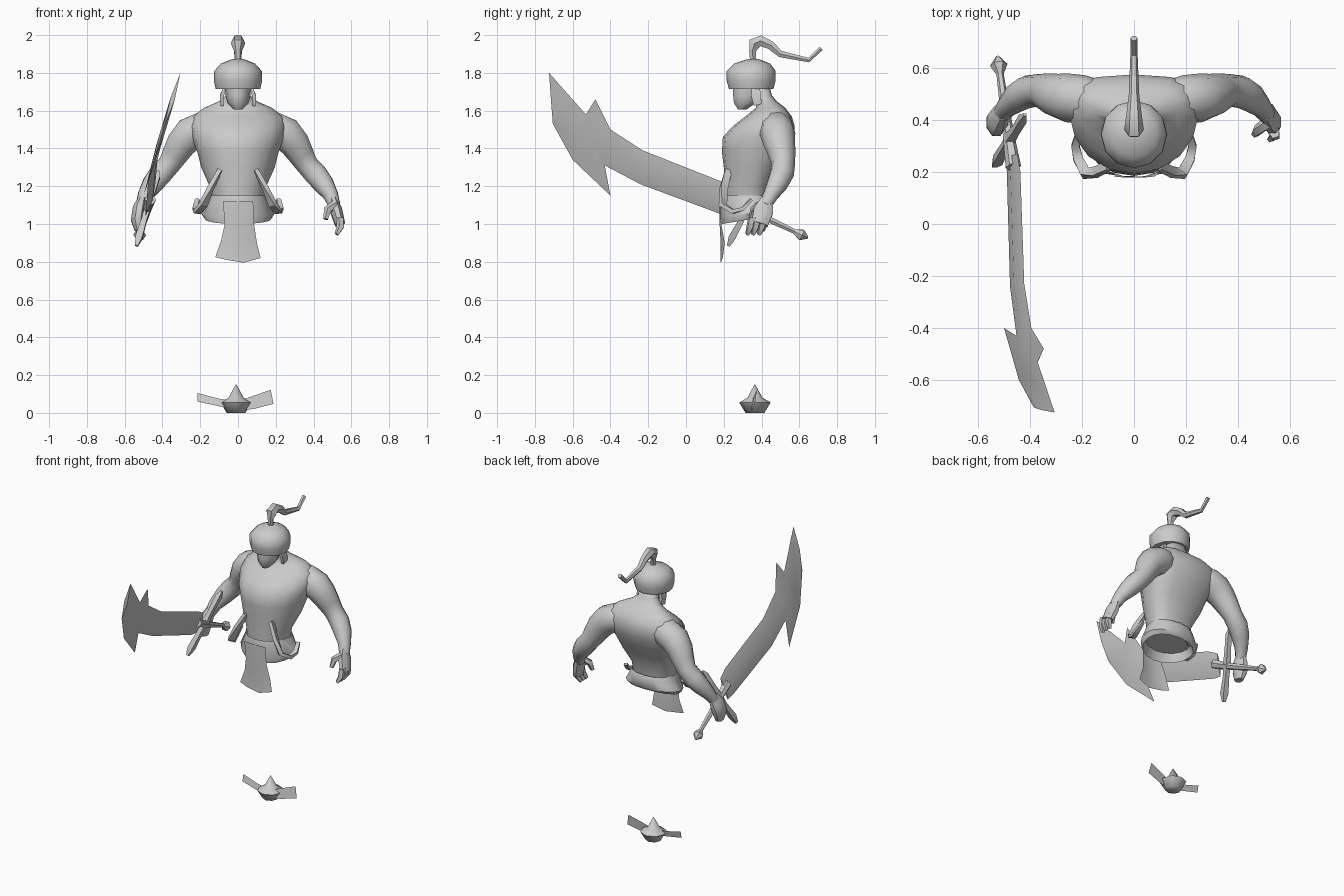
import bpy, bmesh, math
from mathutils import Vector

grey = bpy.data.materials.new("grey clay")
grey.diffuse_color = (0.6, 0.6, 0.6, 1)


def build(name, verts, faces, angle=50):
    me = bpy.data.meshes.new(name)
    me.from_pydata([tuple(v) for v in verts], [], faces)
    bm = bmesh.new()
    bm.from_mesh(me)
    bmesh.ops.recalc_face_normals(bm, faces=bm.faces)
    bm.to_mesh(me)
    bm.free()
    me.materials.append(grey)
    me.shade_smooth()
    me.set_sharp_from_angle(angle=math.radians(angle))
    ob = bpy.data.objects.new(name, me)
    bpy.context.collection.objects.link(ob)
    return ob


def loft(name, rings, caps=(True, True), angle=50):
    n = len(rings[0])
    verts = [p for r in rings for p in r]
    faces = [(k*n+i, k*n+(i+1) % n, (k+1)*n+(i+1) % n, (k+1)*n+i)
             for k in range(len(rings)-1) for i in range(n)]
    if caps[0]:
        faces.append(tuple(range(n)))
    if caps[1]:
        faces.append(tuple(range((len(rings)-1)*n, len(rings)*n)))
    return build(name, verts, faces, angle)


def tube(name, path, n=8, ref=(0, 1, 0), flat=1.0, sx=1, angle=50):
    """Sweep along (x, y, z, radius) points; flat scales the depth."""
    pts = [Vector((sx*p[0], p[1], p[2])) for p in path]
    rings = []
    for i, p in enumerate(pts):
        t = (pts[min(i+1, len(pts)-1)] - pts[max(i-1, 0)]).normalized()
        u = t.cross(Vector(ref)).normalized()
        v = t.cross(u)
        r = path[i][3]
        rings.append([p + u*r*math.cos(a) + v*r*flat*math.sin(a)
                      for a in (2*math.pi*(k+.5)/n for k in range(n))])
    return loft(name, rings, angle=angle)


def body_ring(z, rx, yf, yb, n=16, back=0.6, tilt=0):
    """Cross-section with a rounded front and a flatter back."""
    cy = yf + 0.6*(yb-yf)
    out = []
    for k in range(n):
        a = 2*math.pi*k/n
        c, s = math.cos(a), math.sin(a)
        x = rx*math.copysign(abs(c)**(back if s > 0 else 0.95), c)
        y = cy + ((yb-cy)*s if s > 0 else (cy-yf)*s)
        out.append((x, y, z + tilt*(1+s)/2))
    return out


# Torso, from waist to neck
loft("torso", [body_ring(*r) for r in [
    (1.10, .135, .205, .43), (1.20, .15, .20, .44), (1.30, .195, .20, .49),
    (1.38, .215, .19, .535), (1.46, .245, .195, .57), (1.52, .255, .25, .575),
    (1.57, .24, .315, .56), (1.615, .18, .37, .525), (1.65, .10, .375, .48),
    (1.68, .065, .34, .455), (1.74, .06, .32, .44)]], angle=80)

# Sash around the hips, lower at the front
loft("sash", [body_ring(*r[:4], back=.9, tilt=r[4]) for r in [
    (1.07, .13, .21, .42, 0), (1.15, .15, .19, .45, 0), (1.13, .155, .185, .46, 0),
    (1.04, .195, .185, .46, .03), (1.00, .175, .19, .44, .05), (1.06, .15, .21, .42, .02)]],
    caps=(False, True))

# Head: face, headwrap
loft("face", [body_ring(*r, n=10, back=.9) for r in [
    (1.605, .022, .275, .32), (1.64, .055, .25, .37), (1.68, .066, .245, .40),
    (1.74, .07, .245, .42)]])
loft("headwrap", [[(rx*math.cos(a), y + ry*math.sin(a), z)
                   for a in (2*math.pi*k/12 for k in range(12))]
                  for z, rx, ry, y in [
    (1.715, .085, .09, .345), (1.715, .118, .118, .345), (1.76, .128, .13, .345),
    (1.81, .126, .13, .345), (1.85, .09, .095, .35), (1.873, .03, .03, .355)]], angle=60)

# Topknot and its tail
tube("topknot_tail", [
    (0, .355, 1.86, .018), (0, .352, 1.915, .02), (0, .362, 1.955, .038),
    (0, .395, 1.97, .033), (0, .45, 1.945, .026), (0, .50, 1.90, .02),
    (0, .65, 1.868, .014), (0, .715, 1.93, .014)], n=6, ref=(1, 0, 0))

for sx, side in ((1, "right"), (-1, "left")):
    # Arm, shoulder to wrist
    tube(side + "_arm", [
        (.10, .48, 1.52, .065), (.19, .48, 1.505, .092), (.255, .485, 1.475, .094),
        (.30, .495, 1.425, .084), (.335, .508, 1.365, .072), (.365, .515, 1.315, .062),
        (.41, .508, 1.265, .064), (.45, .485, 1.215, .058), (.49, .45, 1.155, .042),
        (.51, .42, 1.10, .033)], n=10, sx=sx, angle=80)
    # Ear flap and looped strap of the sash
    tube(side + "_ear_flap", [(.07, .37, 1.72, .03), (.085, .37, 1.68, .036),
                              (.085, .38, 1.63, .03)], n=4, ref=(1, 0, 0), flat=.4, sx=sx)
    tube(side + "_strap", [
        (.095, .225, 1.285, .026), (.145, .20, 1.19, .028), (.185, .195, 1.10, .03),
        (.215, .25, 1.065, .026), (.225, .30, 1.08, .022), (.215, .345, 1.13, .016)],
        n=4, ref=(0, .3, 1), flat=.6, sx=sx)

# Open hand
tube("open_palm", [(.505, .43, 1.13, .036), (.52, .41, 1.07, .057),
                   (.54, .39, 1.0, .048)], n=8, ref=(1, 0, 0), flat=.6)
for i, dy in enumerate((-.04, -.01, .022)):
    tube("finger_%d" % (i+1), [
        (.54, .39+dy, 1.03, .022), (.543, .38+dy, .985, .021),
        (.522, .365+dy, .945, .012)], n=5)
tube("thumb", [(.515, .39, 1.10, .026), (.475, .36, 1.075, .022),
               (.465, .345, 1.025, .014)], n=5)

# Gripping fist
tube("fist", [(-.505, .43, 1.13, .036), (-.52, .405, 1.08, .057),
              (-.53, .39, 1.02, .057), (-.525, .385, .965, .034)],
     n=8, ref=(1, 0, 0), flat=.7)


# Sword lies in one tilted plane: x follows z, bending slightly at the hilt
def sword(y, z, off=0):
    hilt = .042*min(1, max(0, (y+.3)/.5))
    return Vector((-.50 + .30*(z-1.15) + hilt + off, y, z - .3*off))


upper = [(.27, 1.18), (.20, 1.22), (-.23, 1.39), (-.40, 1.50), (-.48, 1.66),
         (-.53, 1.58), (-.725, 1.80)]
spine = [(.26, 1.11), (.195, 1.135), (-.235, 1.30), (-.42, 1.41), (-.50, 1.46),
         (-.58, 1.47), (-.715, 1.66)]
lower = [(.25, 1.04), (.19, 1.05), (-.24, 1.21), (-.43, 1.31), (-.40, 1.15),
         (-.60, 1.34), (-.705, 1.53)]
n = len(upper)
verts, faces = [], []
for u, m, w in zip(upper, spine, lower):
    verts += [sword(*u), sword(*m, .012), sword(*w), sword(*m, -.012)]
for k in range(n-1):
    for i in range(4):
        j = (i+1) % 4
        faces.append((4*k+i, 4*k+j, 4*k+4+j, 4*k+4+i))
faces += [(0, 1, 2, 3), tuple(4*n-4+i for i in range(4))]
build("sword_blade", verts, faces, 30)


def sword_tube(name, pts, **kw):
    tube(name, [(*sword(y, z), r) for y, z, r in pts], ref=(1, 0, 0), **kw)


sword_tube("sword_guard", [(.225, .885, .012), (.245, .93, .026), (.30, 1.03, .02),
                           (.33, 1.09, .026), (.36, 1.16, .02), (.405, 1.25, .022),
                           (.42, 1.28, .008)], n=4)
sword_tube("sword_grip", [(.22, 1.13, .03), (.34, 1.07, .022), (.58, .958, .014)], n=6)
sword_tube("sword_pommel", [(.575, .96, .014), (.612, .942, .034), (.645, .927, .006)],
           n=6, angle=30)

# Loincloth: a gently folded hanging sheet
rows = [[(-.08, .183, 1.12), (-.03, .178, 1.12), (.03, .178, 1.12), (.08, .183, 1.12)],
        [(-.07, .185, 1.00), (-.03, .178, 1.00), (.04, .178, 1.00), (.085, .187, 1.00)],
        [(-.09, .20, .91), (-.035, .183, .90), (.04, .183, .90), (.10, .205, .90)],
        [(-.12, .195, .825), (-.06, .185, .81), (.03, .183, .795), (.12, .195, .82)]]
build("loincloth", [p for r in rows for p in r],
      [(4*k+i, 4*k+i+1, 4*k+5+i, 4*k+4+i) for k in range(3) for i in range(3)], 25)

# Loose buckle with spike and ribbon near the ground
loft("buckle_spike", [[(-.01 + r*math.cos(a), .365 + r*math.sin(a), z)
                       for a in (2*math.pi*k/8 for k in range(8))]
                      for z, r in [(0, .05), (.055, .083), (.08, .04), (.15, .002)]],
     angle=70)
rib = [(-.215, .355, .06, .105), (-.10, .345, .035, .075), (0, .34, .015, .06),
       (.08, .35, .02, .09), (.188, .365, .048, .122)]
build("buckle_ribbon",
      [p for x, y, a, b in rib for p in ((x, y, a), (x-.015*(x > .1), y+.01, b))],
      [(2*k, 2*k+2, 2*k+3, 2*k+1) for k in range(len(rib)-1)], 60)
